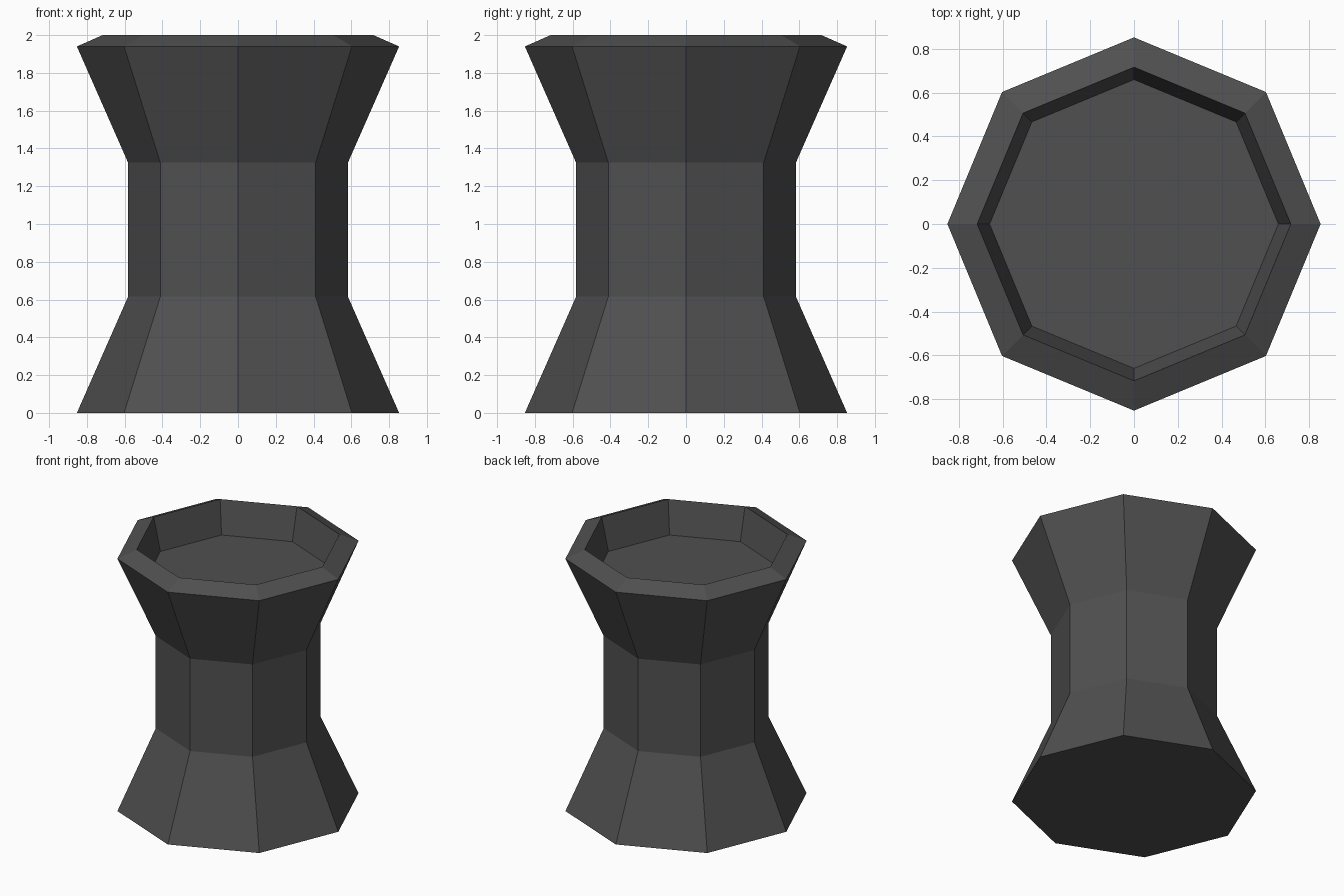
import bpy, bmesh, math

if "Cube" in bpy.data.objects:
    bpy.data.objects.remove(bpy.data.objects["Cube"])

SIDES = 8

# one dark grey colour
mat = bpy.data.materials.new("dark_grey")
mat.diffuse_color = (0.08, 0.08, 0.08, 1.0)
mat.use_nodes = True
mat.node_tree.nodes["Principled BSDF"].inputs["Base Color"].default_value = mat.diffuse_color

# profile (radius, height): base, waist, rim, inner lip, recessed floor
profile = [(0.853, 0.0), (0.582, 0.615), (0.582, 1.325),
           (0.853, 1.94), (0.717, 2.0), (0.66, 1.75)]

bm = bmesh.new()
rings = []
for r, z in profile:
    rings.append([bm.verts.new((r * math.cos(2 * math.pi * i / SIDES),
                                r * math.sin(2 * math.pi * i / SIDES), z))
                  for i in range(SIDES)])

# walls, then bottom and recessed floor
for a, b in zip(rings, rings[1:]):
    for i in range(SIDES):
        j = (i + 1) % SIDES
        bm.faces.new((a[i], a[j], b[j], b[i]))
bm.faces.new(rings[0][::-1])
bm.faces.new(rings[-1])
bmesh.ops.recalc_face_normals(bm, faces=bm.faces[:])

mesh = bpy.data.meshes.new("octagonal_pedestal")
bm.to_mesh(mesh)
bm.free()
mesh.materials.append(mat)
obj = bpy.data.objects.new("octagonal_pedestal", mesh)
bpy.context.collection.objects.link(obj)
